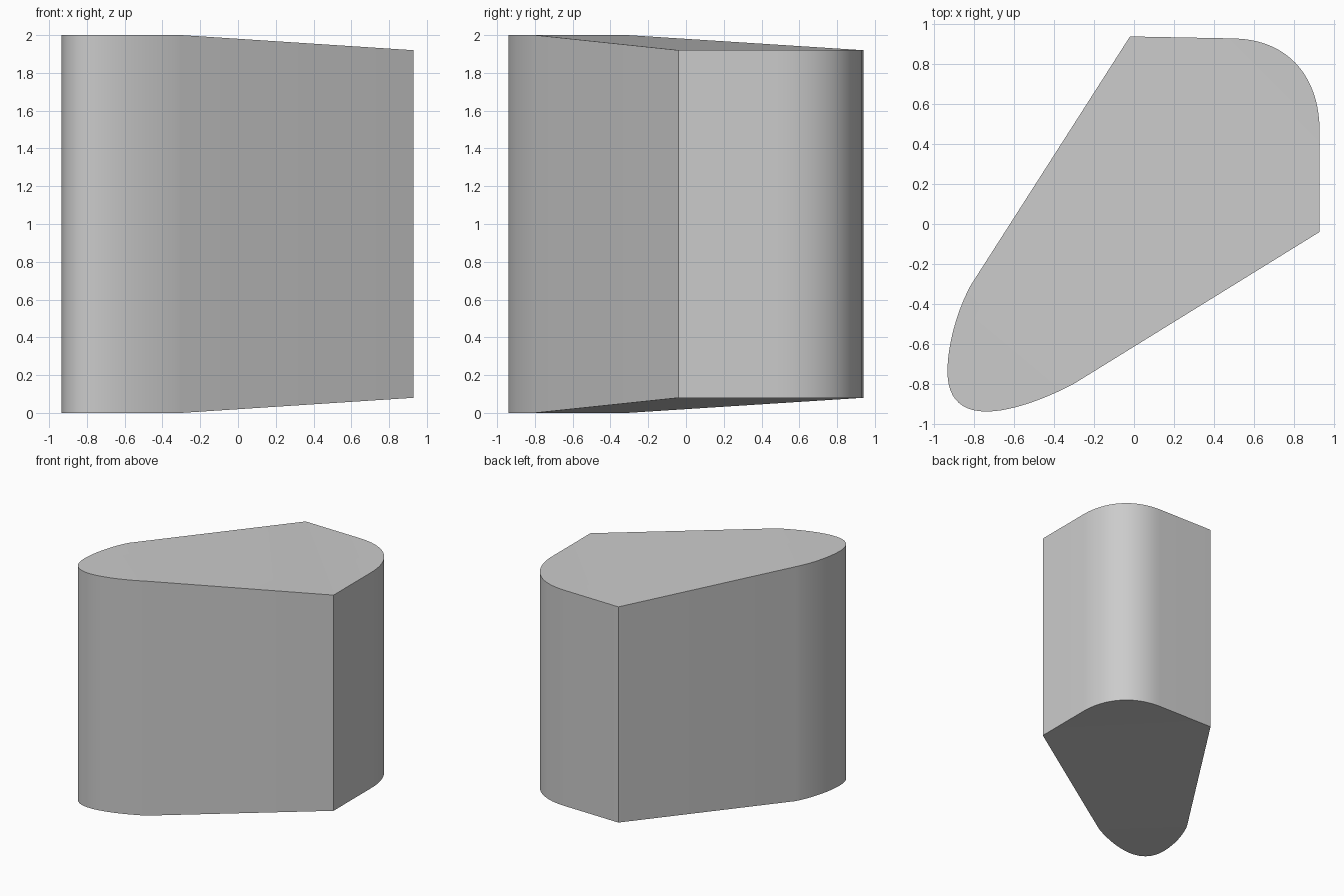
import bpy
import bmesh
from math import radians
from mathutils import Vector
from mathutils.geometry import interpolate_bezier

if "Cube" in bpy.data.objects:
    bpy.data.objects.remove(bpy.data.objects["Cube"])


def curve(*points, steps=12):
    """Points along a cubic curve given by end, handle, handle, end."""
    return interpolate_bezier(*[Vector((x, y, 0)) for x, y in points], steps)


# Outline: rounded nose, straight flank, rounded back corner
nose = (curve((-0.82, -0.31), (-0.89, -0.44), (-0.935, -0.61), (-0.935, -0.74))
        + curve((-0.935, -0.74), (-0.935, -0.87), (-0.87, -0.94), (-0.74, -0.94))[1:]
        + curve((-0.74, -0.94), (-0.61, -0.94), (-0.43, -0.87), (-0.30, -0.80))[1:])
back = ([Vector((0.93, -0.04, 0))]
        + curve((0.93, 0.47), (0.93, 0.73), (0.78, 0.925), (0.50, 0.93), steps=20)
        + [Vector((-0.02, 0.94, 0))])

bm = bmesh.new()


def ring(z_nose, z_back):
    """One rim of the block, capped by nose, sloped middle and back faces."""
    n = [bm.verts.new((p.x, p.y, z_nose)) for p in nose]
    b = [bm.verts.new((p.x, p.y, z_back)) for p in back]
    for face in (n, [n[0], n[-1], b[0], b[-1]], b):
        bm.faces.new(face)
    return n + b


# Top and bottom rims taper towards the back
top = ring(2.0, 1.92)
bottom = ring(0.0, 0.08)

# Side walls
for i in range(len(top)):
    bm.faces.new((bottom[i - 1], bottom[i], top[i], top[i - 1]))

bmesh.ops.recalc_face_normals(bm, faces=bm.faces[:])
mesh = bpy.data.meshes.new("tapered_block")
bm.to_mesh(mesh)
bm.free()

block = bpy.data.objects.new("tapered_block", mesh)
bpy.context.collection.objects.link(block)

# Plain grey material
grey = bpy.data.materials.new("grey")
grey.use_nodes = True
colour = (0.6, 0.6, 0.6, 1)
grey.diffuse_color = colour
grey.node_tree.nodes["Principled BSDF"].inputs["Base Color"].default_value = colour
mesh.materials.append(grey)

# Smooth walls with crisp rims and corners
bpy.ops.object.select_all(action="DESELECT")
block.select_set(True)
bpy.context.view_layer.objects.active = block
bpy.ops.object.shade_smooth_by_angle(angle=radians(30))
